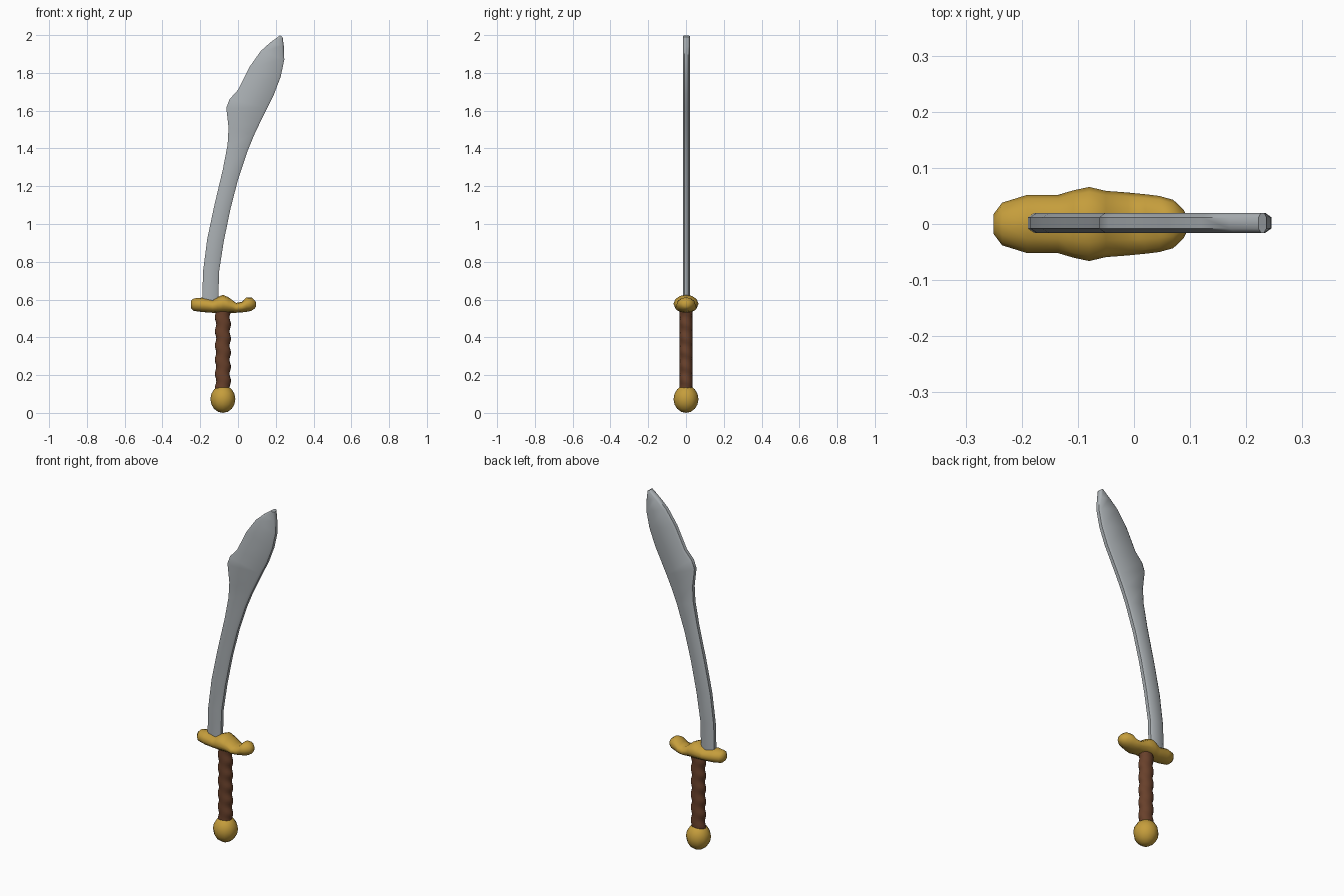
import bpy, bmesh, math

cube = bpy.data.objects.get("Cube")
if cube:
    bpy.data.objects.remove(cube, do_unlink=True)


def material(name, rgb):
    m = bpy.data.materials.new(name)
    m.use_nodes = True
    m.diffuse_color = (*rgb, 1)
    m.node_tree.nodes["Principled BSDF"].inputs["Base Color"].default_value = (*rgb, 1)
    return m


STEEL = material("steel grey", (0.40, 0.43, 0.45))
GOLD = material("gold", (0.56, 0.34, 0.045))
BROWN = material("brown leather", (0.14, 0.052, 0.024))
AXIS_X = -0.08  # centre line of the hilt


def finish(name, bm, mat, angle):
    bmesh.ops.recalc_face_normals(bm, faces=bm.faces)
    me = bpy.data.meshes.new(name)
    bm.to_mesh(me)
    bm.free()
    me.materials.append(mat)
    ob = bpy.data.objects.new(name, me)
    bpy.context.collection.objects.link(ob)
    bpy.ops.object.select_all(action='DESELECT')
    ob.select_set(True)
    bpy.context.view_layer.objects.active = ob
    bpy.ops.object.shade_smooth_by_angle(angle=math.radians(angle))
    return ob


def loft(name, rings, mat, angle=60):
    """Skin a list of closed rings of points and cap both ends."""
    bm = bmesh.new()
    loops = [[bm.verts.new(p) for p in ring] for ring in rings]
    n = len(loops[0])
    for a, b in zip(loops, loops[1:]):
        for i in range(n):
            j = (i + 1) % n
            bm.faces.new((a[i], a[j], b[j], b[i]))
    bm.faces.new(loops[0])
    bm.faces.new(loops[-1])
    return finish(name, bm, mat, angle)


def turns(n):
    return [2 * math.pi * i / n for i in range(n)]


# Blade: paired points of back edge and cutting edge, (left x, z, right x, z)
SECTIONS = [
    (-.19, .57, -.105, .57), (-.185, .75, -.10, .75), (-.163, .92, -.075, .91),
    (-.125, 1.10, -.04, 1.08), (-.08, 1.29, .0, 1.235), (-.055, 1.42, .05, 1.385),
    (-.05, 1.51, .085, 1.47), (-.062, 1.615, .118, 1.54), (-.045, 1.66, .155, 1.615),
    (.0, 1.71, .19, 1.685), (.06, 1.83, .226, 1.78), (.12, 1.915, .245, 1.87),
    (.17, 1.96, .243, 1.94), (.222, 1.998, .236, 1.99),
]
BLADE_Y, HALF = 0.002, 0.018


def blade_ring(lx, lz, rx, rz):
    # flat sides with a small chamfer along both edges
    c = min(0.012 / math.hypot(rx - lx, rz - lz), 0.3)
    shape = [(0, -.55), (c, -1), (1 - c, -1), (1, -.55),
             (1, .55), (1 - c, 1), (c, 1), (0, .55)]
    return [(lx + (rx - lx) * t, BLADE_Y + HALF * s, lz + (rz - lz) * t) for t, s in shape]


loft("blade", [blade_ring(*s) for s in SECTIONS], STEEL, 50)

# Guard: stations along x as (x, bottom z, top z, half depth)
GUARD = [
    (-.25, .555, .592, .018), (-.235, .54, .606, .038), (-.19, .534, .61, .052),
    (-.135, .53, .598, .052), (-.108, .53, .614, .060), (-.08, .53, .625, .066),
    (-.05, .53, .612, .059), (-.01, .53, .582, .056), (.02, .532, .588, .053),
    (.045, .535, .612, .050), (.07, .54, .612, .043), (.088, .552, .597, .026),
    (.095, .562, .586, .012),
]
loft("guard", [[(x, d * math.cos(a), (lo + hi) / 2 + (hi - lo) / 2 * math.sin(a))
                for a in turns(12)] for x, lo, hi, d in GUARD], GOLD)

# Grip: column with wrapped ridges that show on its two broad sides
rings = []
for k in range(37):
    z = 0.12 + 0.43 * k / 36
    ring = []
    for a in turns(16):
        r = 0.039 + 0.004 * math.sin(2 * math.pi * z / 0.075 + a) * abs(math.cos(a))
        ring.append((AXIS_X + r * math.cos(a), 0.87 * r * math.sin(a), z))
    rings.append(ring)
loft("grip", rings, BROWN)

# Pommel: slightly tall ball
bm = bmesh.new()
bmesh.ops.create_uvsphere(bm, u_segments=12, v_segments=8, radius=0.066)
for v in bm.verts:
    v.co.z = v.co.z * 1.11 + 0.0733
    v.co.x += AXIS_X
finish("pommel", bm, GOLD, 60)
